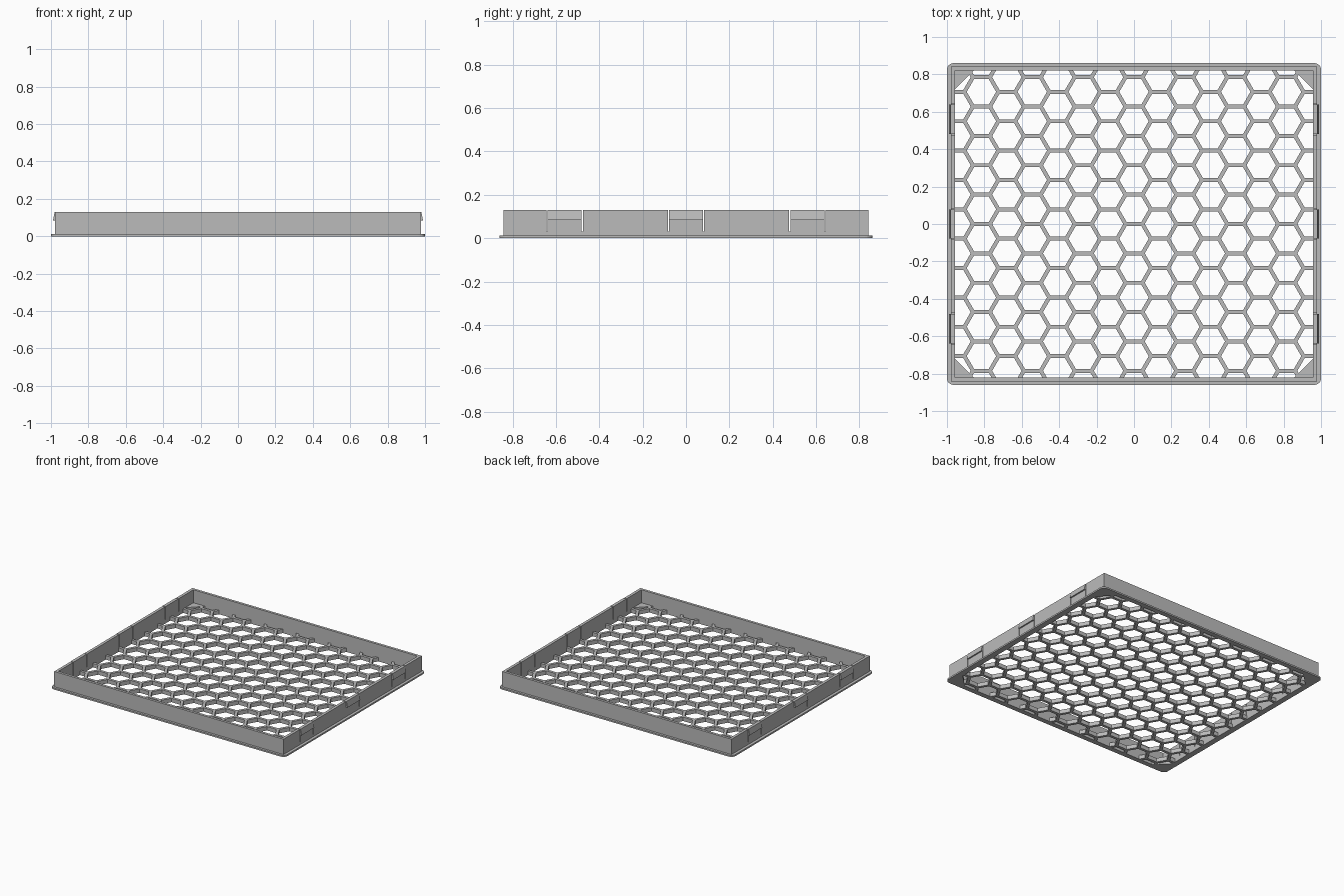
import bpy, bmesh, math
from mathutils import Vector

if "Cube" in bpy.data.objects:
    bpy.data.objects.remove(bpy.data.objects["Cube"])

# One plain grey for the whole tray
grey = bpy.data.materials.new("plain_grey")
grey.use_nodes = True
COLOUR = (0.5, 0.5, 0.5, 1)
grey.diffuse_color = COLOUR
grey.node_tree.nodes["Principled BSDF"].inputs["Base Color"].default_value = COLOUR

LIP_X, LIP_Y, LIP_H = 1.0, 0.86, 0.012
OUT_X, OUT_Y = 0.978, 0.842
IN_X, IN_Y = 0.956, 0.822
WALL_H, FLOOR_H = 0.13, 0.03


def finish(name, bm):
    bmesh.ops.recalc_face_normals(bm, faces=bm.faces)
    mesh = bpy.data.meshes.new(name)
    bm.to_mesh(mesh)
    bm.free()
    mesh.materials.append(grey)
    obj = bpy.data.objects.new(name, mesh)
    bpy.context.collection.objects.link(obj)
    return obj


def thicken(bm, offset):
    """Extrude every flat face along an offset to make a solid."""
    new = bmesh.ops.extrude_face_region(bm, geom=bm.faces[:])["geom"]
    moved = [v for v in new if isinstance(v, bmesh.types.BMVert)]
    bmesh.ops.translate(bm, verts=moved, vec=offset)


def prism(name, points, offset):
    bm = bmesh.new()
    bm.faces.new([bm.verts.new(p) for p in points])
    thicken(bm, offset)
    return finish(name, bm)


def box(name, x0, x1, y0, y1, z0, z1):
    return prism(name, [(x0, y0, z0), (x1, y0, z0), (x1, y1, z0), (x0, y1, z0)], (0, 0, z1 - z0))


# Bottom lip: rounded outside, rectangular opening
bm = bmesh.new()
radius, steps = 0.035, 6
outer, inner = [], []
for quarter, (sx, sy) in enumerate([(1, 1), (-1, 1), (-1, -1), (1, -1)]):
    corner = bm.verts.new((sx * IN_X, sy * IN_Y, 0))
    for i in range(steps + 1):
        a = (quarter + i / steps) * math.pi / 2
        outer.append(bm.verts.new((sx * (LIP_X - radius) + radius * math.cos(a),
                                   sy * (LIP_Y - radius) + radius * math.sin(a), 0)))
        inner.append(corner)
for i in range(len(outer)):
    j = (i + 1) % len(outer)
    ring = [outer[i], outer[j], inner[j]]
    if inner[i] != inner[j]:
        ring.append(inner[i])
    bm.faces.new(ring)
thicken(bm, (0, 0, LIP_H))
finish("bottom_lip", bm)

# Front and back walls
for name, s in (("front_wall", -1), ("back_wall", 1)):
    box(name, -OUT_X, OUT_X, min(s * IN_Y, s * OUT_Y), max(s * IN_Y, s * OUT_Y), 0, WALL_H)

# Side walls, slotted beside three snap clips each
CLIP_HALF, SLOT, CLIP_Z = 0.078, 0.006, 0.085
clip_centres = (-0.56, 0, 0.56)
for side, s in (("left", 1), ("right", -1)):
    x0, x1 = sorted((s * IN_X, s * OUT_X))
    box(side + "_wall_base", x0, x1, -IN_Y, IN_Y, 0, FLOOR_H)
    start = -IN_Y
    for n, c in enumerate(clip_centres + (None,)):
        end = IN_Y if c is None else c - CLIP_HALF - SLOT
        box(f"{side}_wall_panel_{n + 1}", x0, x1, start, end, FLOOR_H, WALL_H)
        if c is None:
            break
        start = c + CLIP_HALF + SLOT
        profile = [(IN_X, FLOOR_H), (OUT_X, FLOOR_H), (OUT_X, CLIP_Z),
                   (OUT_X + 0.011, CLIP_Z), (OUT_X + 0.002, WALL_H), (IN_X, WALL_H)]
        prism(f"{side}_clip_{n + 1}", [(s * x, c - CLIP_HALF, z) for x, z in profile],
              (0, 2 * CLIP_HALF, 0))

# Honeycomb floor: hexagonal rings trimmed to the opening
PITCH, STRUT = 0.157, 0.021
column_step = PITCH * math.sqrt(3) / 2
r_out = PITCH / math.sqrt(3)
r_in = (PITCH - STRUT) / math.sqrt(3)
bm = bmesh.new()
for col in range(-8, 9):
    for row in range(-7, 7):
        centre = Vector((col * column_step, (row + (0.5 if col % 2 == 0 else 0)) * PITCH, 0))
        rings = []
        for r in (r_out, r_in):
            rings.append([bm.verts.new(centre + Vector((r * math.cos(k * math.pi / 3),
                                                        r * math.sin(k * math.pi / 3), 0)))
                          for k in range(6)])
        big, small = rings
        for k in range(6):
            m = (k + 1) % 6
            bm.faces.new((big[k], big[m], small[m], small[k]))
bmesh.ops.remove_doubles(bm, verts=bm.verts, dist=0.001)
for normal, limit in (((1, 0, 0), IN_X), ((-1, 0, 0), IN_X), ((0, 1, 0), IN_Y), ((0, -1, 0), IN_Y)):
    bmesh.ops.bisect_plane(bm, geom=bm.verts[:] + bm.edges[:] + bm.faces[:], dist=0.00001,
                           plane_co=Vector(normal) * limit, plane_no=normal, clear_outer=True)
thicken(bm, (0, 0, FLOOR_H))
finish("honeycomb_floor", bm)

# Corner gussets
LEG = 0.1
for name, sx, sy in (("front_left", 1, -1), ("front_right", -1, -1),
                     ("back_left", 1, 1), ("back_right", -1, 1)):
    prism(name + "_gusset", [(sx * IN_X, sy * IN_Y, 0), (sx * (IN_X - LEG), sy * IN_Y, 0),
                             (sx * IN_X, sy * (IN_Y - LEG), 0)], (0, 0, FLOOR_H))
